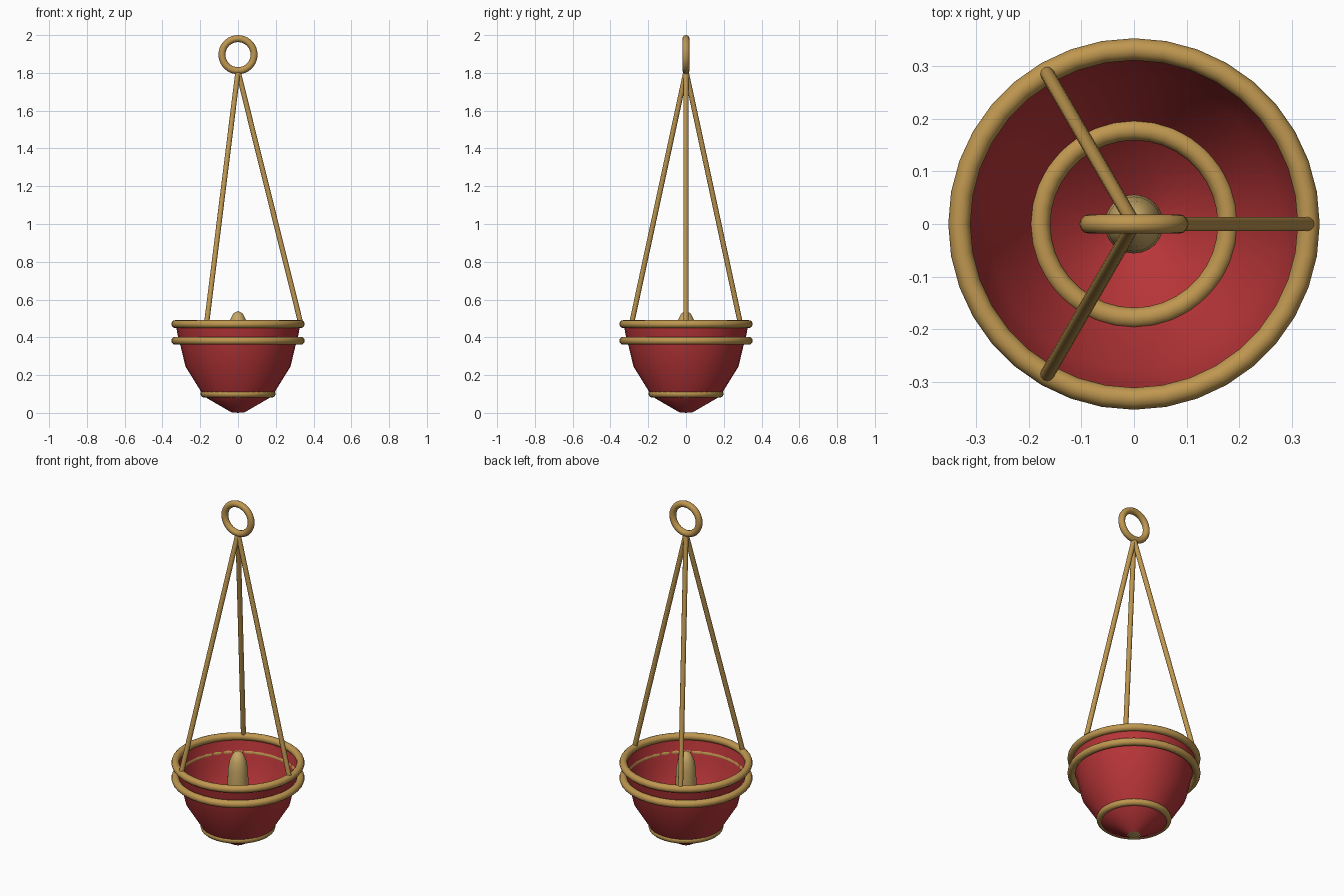
import bpy
import bmesh
import math
from mathutils import Vector

cube = bpy.data.objects.get("Cube")
if cube:
    bpy.data.objects.remove(cube, do_unlink=True)


def material(name, colour):
    mat = bpy.data.materials.new(name)
    mat.use_nodes = True
    mat.diffuse_color = colour
    mat.node_tree.nodes["Principled BSDF"].inputs["Base Color"].default_value = colour
    return mat


brass = material("brass", (0.52, 0.31, 0.08, 1))
red = material("red_glass", (0.48, 0.036, 0.04, 1))
wax = material("pale_gold", (0.56, 0.38, 0.13, 1))


def finish(obj, name, mat, angle=50):
    obj.name = name
    obj.data.materials.append(mat)
    bpy.ops.object.select_all(action="DESELECT")
    obj.select_set(True)
    bpy.context.view_layer.objects.active = obj
    bpy.ops.object.shade_smooth_by_angle(angle=math.radians(angle))


def ring(name, radius, thickness, z, upright=False):
    bpy.ops.mesh.primitive_torus_add(
        major_radius=radius, minor_radius=thickness, major_segments=36,
        minor_segments=12, location=(0, 0, z),
        rotation=(math.pi / 2 if upright else 0, 0, 0))
    finish(bpy.context.object, name, brass)


def lathe(name, profile, mat, steps=32):
    bm = bmesh.new()
    verts = [bm.verts.new((r, 0, z)) for r, z in profile]
    edges = [bm.edges.new(pair) for pair in zip(verts, verts[1:])]
    bmesh.ops.spin(bm, geom=verts + edges, cent=(0, 0, 0), axis=(0, 0, 1),
                   angle=math.tau, steps=steps)
    bmesh.ops.remove_doubles(bm, verts=bm.verts, dist=0.0005)
    bmesh.ops.recalc_face_normals(bm, faces=bm.faces)
    mesh = bpy.data.meshes.new(name)
    bm.to_mesh(mesh)
    bm.free()
    obj = bpy.data.objects.new(name, mesh)
    bpy.context.collection.objects.link(obj)
    finish(obj, name, mat)
    return obj


def rod(name, start, end, radius):
    start, end = Vector(start), Vector(end)
    span = end - start
    bpy.ops.mesh.primitive_cylinder_add(
        vertices=12, radius=radius, depth=span.length, location=(start + end) / 2,
        rotation=span.to_track_quat("Z", "Y").to_euler())
    finish(bpy.context.object, name, brass)


# Thin bowl, open at the top and with a small hole at the bottom
bowl = lathe("bowl", [(0.035, 0.003), (0.185, 0.09), (0.2, 0.12), (0.278, 0.245),
                      (0.303, 0.35), (0.317, 0.4), (0.33, 0.468)], red)

# Candle standing in the bowl
lathe("candle", [(0, 0), (0.034, 0.006), (0.05, 0.1), (0.055, 0.22), (0.056, 0.36),
                 (0.052, 0.44), (0.043, 0.49), (0.025, 0.526), (0, 0.54)], wax, 24)

# Brass bands and hanging ring
ring("rim_band", 0.332, 0.021, 0.47)
ring("middle_band", 0.332, 0.021, 0.382)
ring("lower_band", 0.179, 0.02, 0.101)
ring("hanging_ring", 0.085, 0.0185, 1.8965, upright=True)

# Three suspension rods meeting under the hanging ring
for i in range(3):
    a = i * math.tau / 3
    rod(f"suspension_rod_{i + 1}", (0.334 * math.cos(a), 0.334 * math.sin(a), 0.467),
        (0, 0, 1.81), 0.0135)
